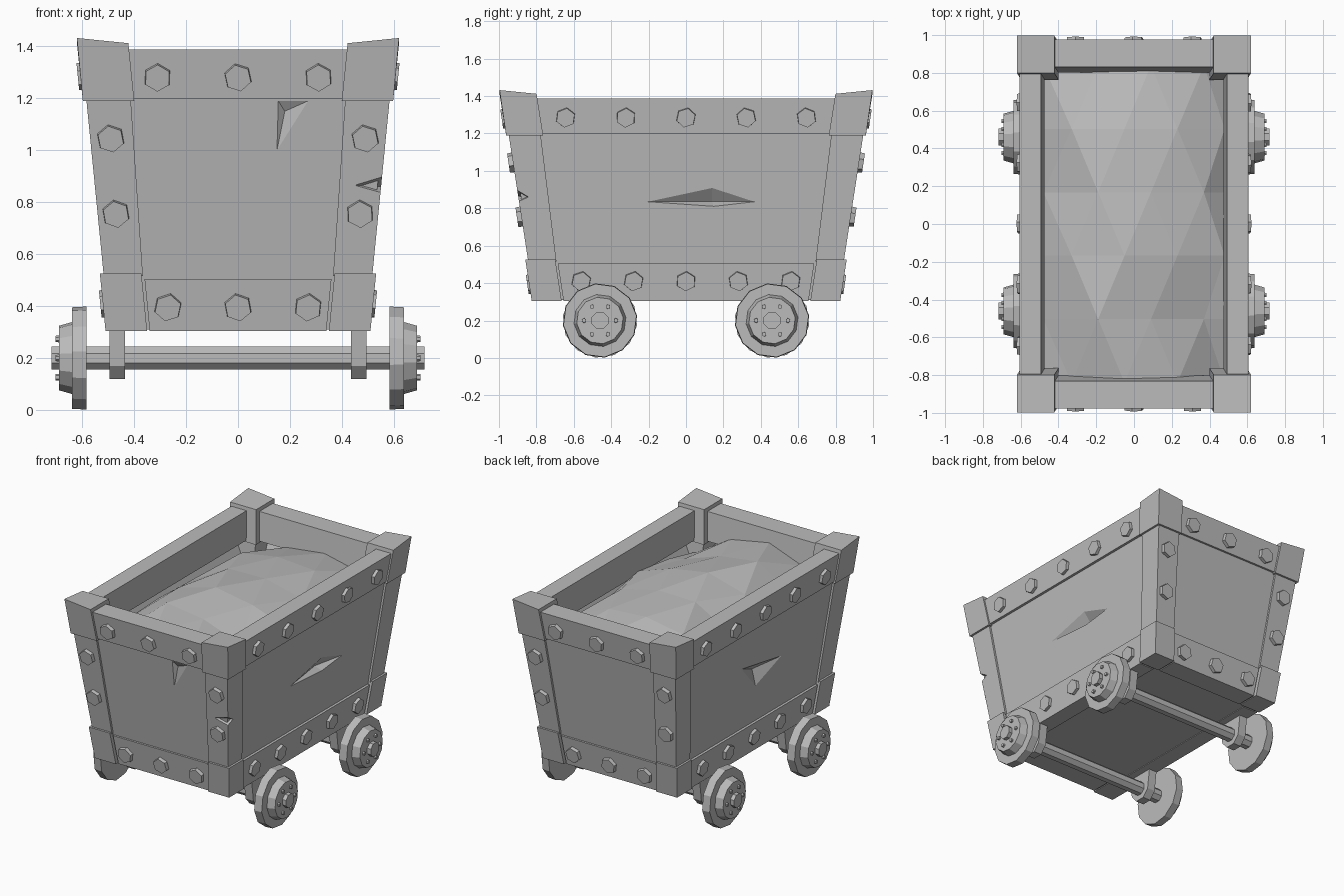
import bpy, bmesh, math, random
from mathutils import Vector, Matrix

random.seed(4)
if "Cube" in bpy.data.objects:
    bpy.data.objects.remove(bpy.data.objects["Cube"])

grey = bpy.data.materials.new("plain_grey")
grey.use_nodes = True
COLOUR = (0.5, 0.5, 0.5, 1)
grey.diffuse_color = COLOUR
grey.node_tree.nodes["Principled BSDF"].inputs["Base Color"].default_value = COLOUR

Z0, Z1 = 0.305, 1.42            # underside and top of the box
LOW, HIGH = 0.525, 1.2          # where lower and upper corner caps end


def hx(z):
    return 0.51 + 0.11 * (z - Z0) / (Z1 - Z0)


def hy(z):
    return 0.825 + 0.172 * (z - Z0) / (Z1 - Z0)


def finish(name, bm):
    mesh = bpy.data.meshes.new(name)
    bm.to_mesh(mesh)
    bm.free()
    mesh.materials.append(grey)
    obj = bpy.data.objects.new(name, mesh)
    bpy.context.collection.objects.link(obj)
    return obj


def hull(name, points):
    bm = bmesh.new()
    for p in points:
        bm.verts.new(p)
    bmesh.ops.convex_hull(bm, input=bm.verts)
    bmesh.ops.dissolve_limit(bm, angle_limit=0.02, verts=bm.verts, edges=bm.edges)
    bmesh.ops.recalc_face_normals(bm, faces=bm.faces)
    return finish(name, bm)


def tapered(name, z0, z1, rect):
    """Solid between two heights; rect(z) gives x0, x1, y0, y1."""
    pts = []
    for z in (z0, z1):
        xa, xb, ya, yb = rect(z)
        pts += [(x, y, z) for x in (xa, xb) for y in (ya, yb)]
    return hull(name, pts)


def rod(name, centre, axis, r1, r2, depth, sides, turn=0.0):
    bm = bmesh.new()
    rot = Vector(axis).to_track_quat('Z', 'Y').to_matrix().to_4x4()
    bmesh.ops.create_cone(bm, cap_ends=True, segments=sides, radius1=r1, radius2=r2,
                          depth=depth, matrix=Matrix.Translation(centre) @ rot
                          @ Matrix.Rotation(turn, 4, 'Z'))
    return finish(name, bm)


def dent(target, points):
    cutter = hull("dent_cutter", points)
    cutter.hide_render = True
    mod = target.modifiers.new("dent", 'BOOLEAN')
    mod.operation, mod.solver, mod.object = 'DIFFERENCE', 'EXACT', cutter
    bpy.context.view_layer.objects.active = target
    bpy.ops.object.modifier_apply(modifier=mod.name)
    bpy.data.objects.remove(cutter)


# Box with recessed panels, hollowed from above
GAP = 0.028
body = tapered("box_panels", Z0 + 0.005, HIGH + 0.01,
               lambda z: (GAP - hx(z), hx(z) - GAP, GAP - hy(z), hy(z) - GAP))
bm = bmesh.new()
bm.from_mesh(body.data)
top = max(bm.faces, key=lambda f: f.calc_center_median().z)
bmesh.ops.inset_region(bm, faces=[top], thickness=0.11)
bmesh.ops.translate(bm, verts=top.verts, vec=(0, 0, -0.15))
bm.to_mesh(body.data)
bm.free()


# Dents in the panels
def side_dent(s, outline, deep_y, deep_z, depth):
    x = lambda z: s * (hx(z) - GAP)
    pts = [(x(z) + s * 0.001, y, z) for y, z in outline]
    dent(body, pts + [(x(deep_z) - s * depth, deep_y, deep_z),
                      (x(deep_z) + s * 0.02, deep_y, deep_z)])


side_dent(1, [(-0.21, 0.835), (0.37, 0.835), (0.14, 0.91), (0.15, 0.81)], 0.14, 0.835, 0.05)
side_dent(-1, [(0.18, 0.95), (-0.27, 0.87), (0, 0.76)], -0.02, 0.86, 0.05)
fy = lambda z: GAP - hy(z)
dent(body, [(0.15, fy(1.0), 1.0), (0.155, fy(1.19), 1.19), (0.27, fy(1.19), 1.19),
            (0.18, fy(1.15) + 0.02, 1.15), (0.19, fy(1.13) - 0.02, 1.13)])

# Corner caps and posts
for sx, nx in ((1, "left"), (-1, "right")):
    for sy, ny in ((-1, "front"), (1, "back")):
        tag = f"{ny}_{nx}"

        def corner(inset, wide):
            return lambda z: (sx * (hx(z) - inset), sx * (hx(z) - wide(z)),
                              sy * (hy(z) - inset), sy * (hy(z) - wide(z)))

        tapered(f"lower_cap_{tag}", Z0, LOW, corner(0, lambda z: 0.16))
        post = tapered(f"post_{tag}", LOW - 0.01, HIGH + 0.01,
                       corner(0.014, lambda z: 0.165 + 0.03 * (z - LOW)))
        cap = tapered(f"upper_cap_{tag}", HIGH - 0.01, Z1, corner(0, lambda z: 0.198))
        # outer tip of each cap stands slightly proud
        for v in cap.data.vertices:
            if v.co.z > 1.3:
                v.co.z += 0.012 if abs(v.co.x) > 0.5 and abs(v.co.y) > 0.9 else -0.008
        if sx > 0 and sy < 0:
            ex, ey = hx(0.86) - 0.014, 0.014 - hy(0.86)
            dent(post, [(ex - 0.1, ey, 0.865), (ex + 0.02, ey - 0.02, 0.91),
                        (ex + 0.02, ey - 0.02, 0.82), (ex + 0.01, ey + 0.06, 0.86),
                        (ex - 0.03, ey + 0.03, 0.86), (ex - 0.03, ey - 0.02, 0.865)])

# Rails along the top and bottom edges
RAIL = 0.01
for za, zb, level in ((Z0, 0.505, "lower"), (HIGH, 1.388, "upper")):
    for s, side in ((1, "left"), (-1, "right")):
        tapered(f"{level}_rail_{side}", za, zb,
                lambda z: (s * (hx(z) - RAIL), s * (hx(z) - 0.125),
                           0.17 - hy(z), hy(z) - 0.17))
    for s, side in ((-1, "front"), (1, "back")):
        tapered(f"{level}_rail_{side}", za, zb,
                lambda z: (0.17 - hx(z), hx(z) - 0.17,
                           s * (hy(z) - RAIL - 0.004), s * (hy(z) - 0.16)))


# Hexagonal bolts
def bolt(side, s, along, z):
    turn = random.uniform(-0.25, 0.25)
    if side:
        rod("side_bolt", (s * (hx(z) - RAIL), along, z), (s, 0, -0.1),
            0.056, 0.052, 0.04, 6, turn)
    else:
        rod("end_bolt", (along, s * (hy(z) - RAIL), z), (0, s, -0.15),
            0.056, 0.052, 0.04, 6, turn)


for s in (1, -1):
    for k in (-2, -1, 0, 1, 2):
        bolt(True, s, k * 0.322, 1.285)
        bolt(True, s, k * 0.28, 0.41)
    for k in (-1, 0, 1):
        bolt(False, s, k * 0.31, 1.28)
        bolt(False, s, k * 0.27, 0.395)
    for m in (1, -1):
        bolt(False, s, m * 0.49, 1.045)
        bolt(False, s, m * 0.47, 0.755)

# Ore heap: staggered rows of facets
bm = bmesh.new()
rows = []
for r in range(6):
    y = -0.84 + r * 0.336
    xs = (-0.48, -0.19, 0.09, 0.37, 0.48) if r % 2 else (-0.48, -0.33, -0.05, 0.23, 0.48)
    row = []
    for x in xs:
        z = 1.37 - 0.75 * x * x - 0.1 * (y + 0.1) ** 2 + random.uniform(-0.055, 0.02)
        row.append(bm.verts.new((x, y, z)))
    rows.append(row)
for r in range(5):
    for i in range(4):
        a, b, c, d = rows[r][i], rows[r][i + 1], rows[r + 1][i + 1], rows[r + 1][i]
        for tri in (((a, b, c), (a, c, d)) if r % 2 else ((a, b, d), (b, c, d))):
            bm.faces.new(tri)
finish("ore_heap", bm)

# Axles, brackets and wheels
AZ = 0.2
for ay, end in ((-0.46, "front"), (0.46, "back")):
    rod(f"{end}_axle", (0, ay, AZ), (1, 0, 0), 0.048, 0.048, 1.435, 8, math.pi / 8)
    for s, side in ((1, "left"), (-1, "right")):
        tag = f"{end}_{side}"
        hull(f"bracket_{tag}", [(s * x, ay + m * w, z) for x in (0.435, 0.495) for m in (1, -1)
                                for w, z in ((0.035, 0.12), (0.08, 0.17), (0.08, 0.27), (0.1, 0.32))])
        rod(f"wheel_{tag}", (s * 0.611, ay, AZ), (s, 0, 0), 0.2, 0.197, 0.055, 12, 0.13)
        rod(f"hub_{tag}", (s * 0.664, ay, AZ), (s, 0, 0), 0.14, 0.125, 0.052, 12, 0.13)
        for k in range(6):
            a = k * math.pi / 3
            rod(f"hub_stud_{tag}", (s * 0.69, ay + 0.085 * math.cos(a), AZ + 0.085 * math.sin(a)),
                (s, 0, 0), 0.014, 0.012, 0.025, 6)
